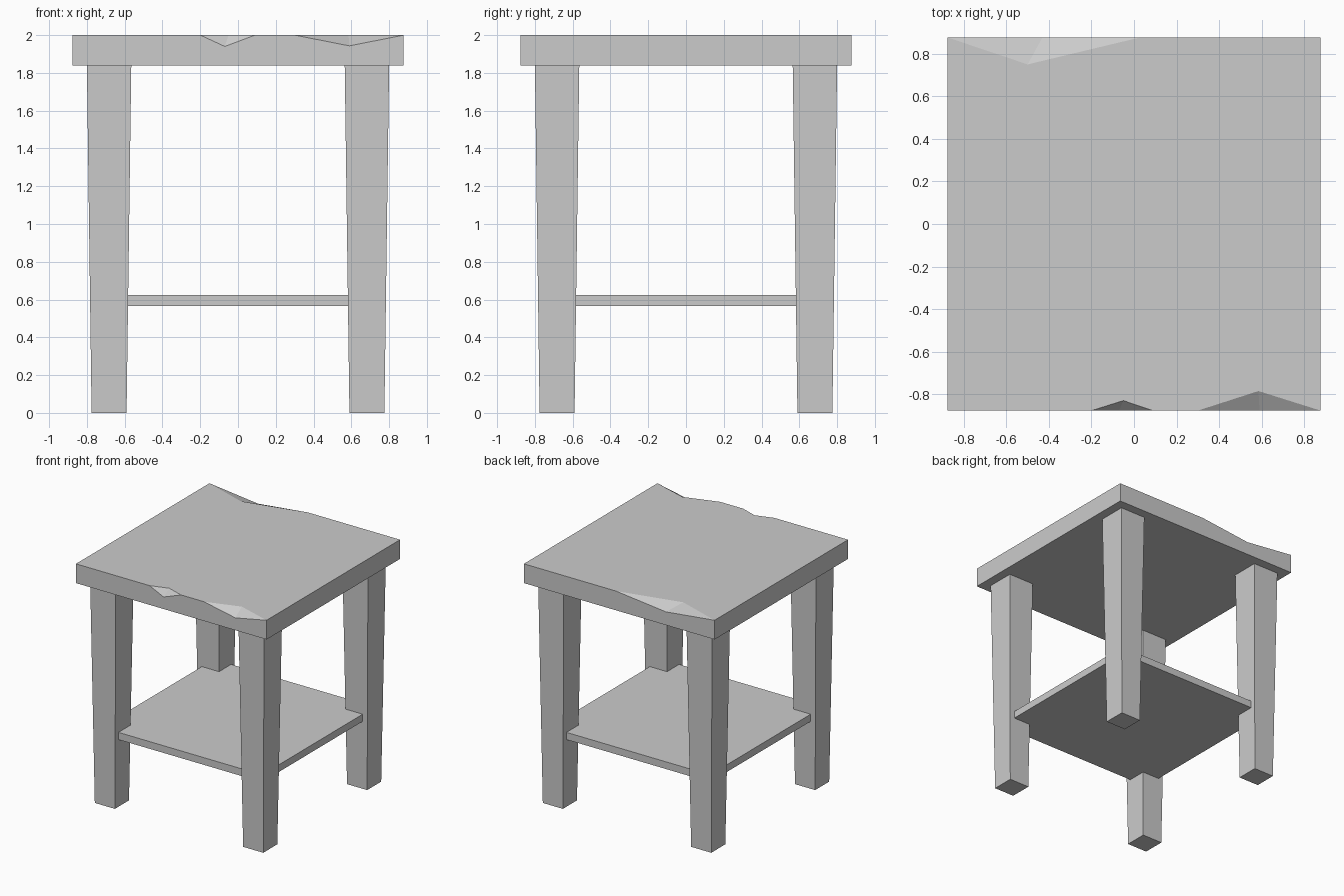
import bpy
import bmesh

cube = bpy.data.objects.get("Cube")
if cube:
    bpy.data.objects.remove(cube, do_unlink=True)

grey = bpy.data.materials.new("plain grey")
grey.use_nodes = True
grey.diffuse_color = (0.6, 0.6, 0.6, 1)
grey.node_tree.nodes["Principled BSDF"].inputs["Base Color"].default_value = (0.6, 0.6, 0.6, 1)


def finish(name, bm):
    bmesh.ops.recalc_face_normals(bm, faces=bm.faces)
    mesh = bpy.data.meshes.new(name)
    bm.to_mesh(mesh)
    bm.free()
    mesh.materials.append(grey)
    obj = bpy.data.objects.new(name, mesh)
    bpy.context.collection.objects.link(obj)
    return obj


def tapered_block(name, x, y, low, high, half_low, half_high):
    """Square block whose half width changes from bottom to top."""
    bm = bmesh.new()
    bmesh.ops.create_cube(bm, size=2)
    for v in bm.verts:
        half, z = (half_high, high) if v.co.z > 0 else (half_low, low)
        v.co = (x + v.co.x * half, y + v.co.y * half, z)
    return finish(name, bm)


# Four tapered legs
LEG = 0.6825
for end, sy in (("front", -1), ("back", 1)):
    for side, sx in (("right", -1), ("left", 1)):
        tapered_block(f"{end}_{side}_leg", sx * LEG, sy * LEG, 0, 1.84, 0.0925, 0.1175)

# Lower shelf, let into the legs
tapered_block("shelf", 0, 0, 0.565, 0.625, 0.74, 0.74)

# Table top with chips broken out of its front and back edges
H, BOTTOM, TOP = 0.877, 1.84, 2.0
bm = bmesh.new()
low = [bm.verts.new((x, y, BOTTOM)) for x, y in ((-H, -H), (H, -H), (H, H), (-H, H))]
high = [bm.verts.new((v.co.x, v.co.y, TOP)) for v in low]


def chip(start, end, inner, outer):
    """Two slanted facets between a point on the top and one on the side."""
    a = bm.verts.new(inner + (TOP,))
    b = bm.verts.new(outer)
    bm.faces.new((start, a, b))
    bm.faces.new((end, b, a))
    return a, b


small_start = bm.verts.new((-0.2, -H, TOP))
small_end = bm.verts.new((0.09, -H, TOP))
large_start = bm.verts.new((0.3, -H, TOP))
back_start = bm.verts.new((0.03, H, TOP))
a1, b1 = chip(small_start, small_end, (-0.05, -0.83), (-0.07, -H, 1.94))
a2, b2 = chip(large_start, high[1], (0.585, -0.785), (0.59, -H, 1.943))
a3, b3 = chip(back_start, high[3], (-0.5, 0.75), (-0.43, H, 1.95))

front = (high[0], small_start, b1, small_end, large_start, b2, high[1])
back = (high[2], back_start, b3, high[3])
bm.faces.new((high[0], small_start, a1, small_end, large_start, a2, high[1],
              high[2], back_start, a3, high[3]))
bm.faces.new((low[1], low[0]) + front)
bm.faces.new((low[3], low[2]) + back)
bm.faces.new((low[1], low[2], high[2], high[1]))
bm.faces.new((low[3], low[0], high[0], high[3]))
bm.faces.new(low[::-1])
finish("table_top", bm)
